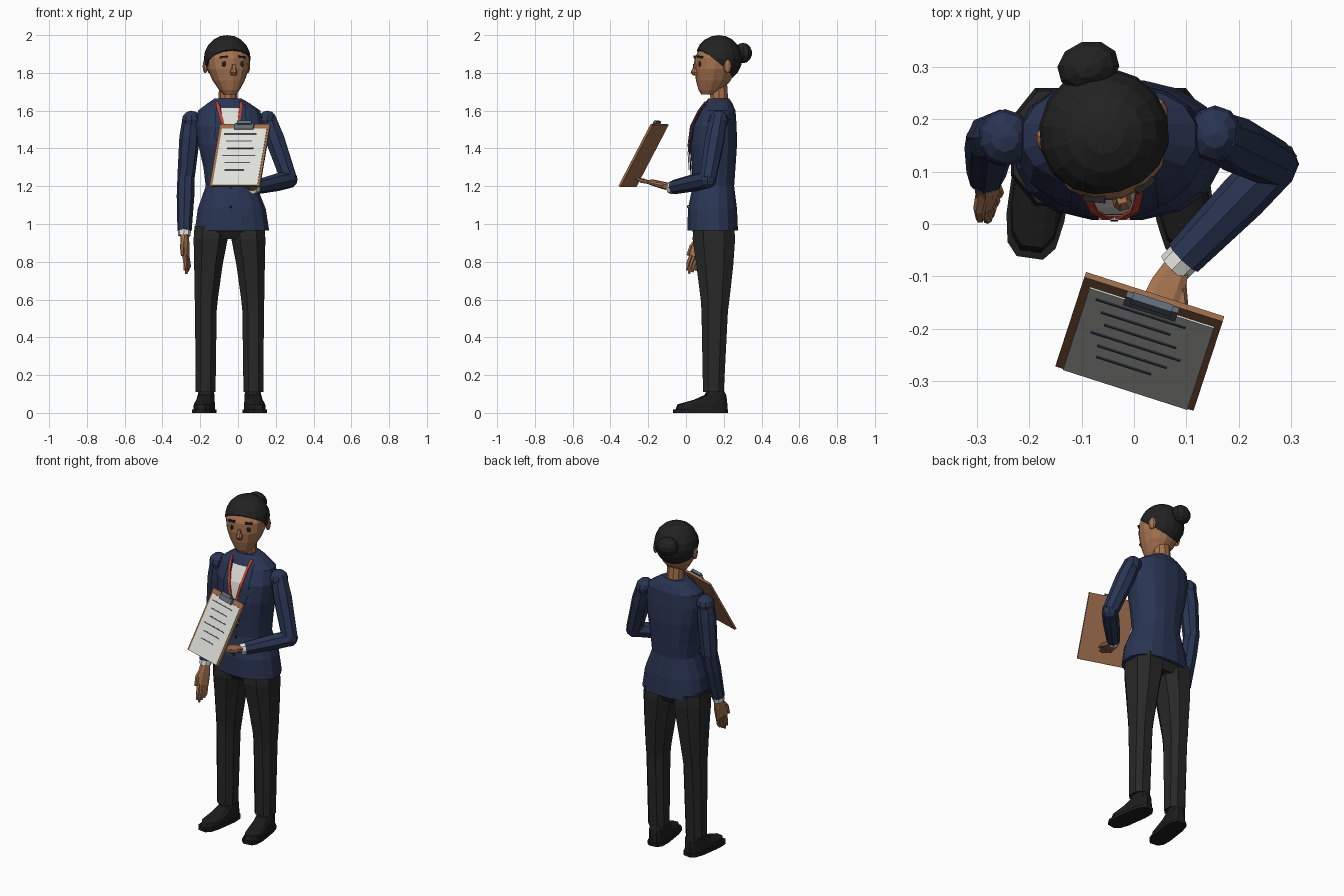
import bpy, bmesh
from math import sin, cos, pi, copysign, radians
from mathutils import Vector, Matrix
from mathutils.bvhtree import BVHTree

if "Cube" in bpy.data.objects:
    bpy.data.objects.remove(bpy.data.objects["Cube"])


def material(name, r, g, b):
    m = bpy.data.materials.new(name)
    m.use_nodes = True
    m.diffuse_color = (r, g, b, 1)
    m.node_tree.nodes["Principled BSDF"].inputs["Base Color"].default_value = (r, g, b, 1)
    return m


SKIN = material("skin brown", .38, .17, .08)
HAIR = material("hair black", .016, .016, .017)
NAVY = material("jacket navy", .023, .035, .085)
TROUSER = material("trouser charcoal", .021, .021, .021)
SHOE = material("shoe black", .012, .012, .012)
WHITE = material("shirt white", .74, .74, .70)
RED = material("lanyard red", .55, .05, .025)
METAL = material("clip steel", .12, .15, .19)
BOARD = material("board brown", .33, .15, .07)
INK = material("ink grey", .08, .085, .13)


def finish(bm, name, mat, matrix=None):
    if matrix:
        bm.transform(matrix)
    bmesh.ops.recalc_face_normals(bm, faces=bm.faces)
    me = bpy.data.meshes.new(name)
    bm.to_mesh(me)
    bm.free()
    me.materials.append(mat)
    ob = bpy.data.objects.new(name, me)
    bpy.context.collection.objects.link(ob)
    return ob


def skin(rings, name, mat, matrix=None):
    """Bridge point rings into a closed solid."""
    bm = bmesh.new()
    loops = [[bm.verts.new(p) for p in ring] for ring in rings]
    n = len(loops[0])
    for a, b in zip(loops, loops[1:]):
        for i in range(n):
            j = (i + 1) % n
            bm.faces.new((a[i], a[j], b[j], b[i]))
    bm.faces.new(loops[0])
    bm.faces.new(loops[-1])
    return finish(bm, name, mat, matrix)


def loft(name, mat, rows, sides=12, power=1.0, matrix=None):
    """Rows are (z, centre x, half width, front y, back y)."""
    def bend(v):
        return copysign(abs(v) ** power, v)
    rings = []
    for z, cx, rx, front, back in rows:
        angles = [2 * pi * (i + .5) / sides for i in range(sides)]
        k = 1 / cos(pi / sides) ** power
        rings.append([Vector((cx + k * rx * bend(cos(a)),
                              (front + back) / 2 + k * (back - front) / 2 * bend(sin(a)), z))
                      for a in angles])
    return skin(rings, name, mat, matrix)


def tube(name, mat, points, radii, sides=8):
    pts = [Vector(p) for p in points]
    rings = []
    for i, (p, r) in enumerate(zip(pts, radii)):
        t = pts[min(i + 1, len(pts) - 1)] - pts[max(i - 1, 0)]
        q = t.to_track_quat('Z', 'Y')
        rings.append([p + q @ Vector((r * cos(2 * pi * k / sides), r * sin(2 * pi * k / sides), 0))
                      for k in range(sides)])
    return skin(rings, name, mat)


def ball(name, mat, centre, size, matrix=None, seg=12, rows=8):
    bm = bmesh.new()
    bmesh.ops.create_uvsphere(bm, u_segments=seg, v_segments=rows, radius=1)
    bm.transform(Matrix.LocRotScale(Vector(centre), None, Vector(size)))
    return finish(bm, name, mat, matrix)


def box(name, mat, centre, size, matrix=None):
    bm = bmesh.new()
    bmesh.ops.create_cube(bm, size=1)
    bm.transform(Matrix.LocRotScale(Vector(centre), None, Vector(size)))
    return finish(bm, name, mat, matrix)


# Jacket body
jacket = loft("jacket_body", NAVY, [
    (.965, -.032, .197, .008, .275), (1.08, -.033, .18, .01, .27), (1.2, -.036, .135, .035, .255),
    (1.3, -.038, .145, .03, .262), (1.42, -.042, .168, .022, .27), (1.52, -.045, .178, .035, .268),
    (1.6, -.047, .165, .075, .262), (1.64, -.05, .11, .1, .245), (1.665, -.053, .07, .118, .228)],
    16, .85)
probe = bmesh.new()
probe.from_mesh(jacket.data)
surface = BVHTree.FromBMesh(probe)
probe.free()


def patch(name, mat, rows, lift, steps=8, cols=4):
    """Thin plate draped on the jacket front; rows are (z, left x, right x)."""
    bm = bmesh.new()
    grid = []
    for a, b in zip(rows, rows[1:]):
        for s in range(steps + (b is rows[-1])):
            z, x0, x1 = (Vector(a).lerp(Vector(b), s / steps))
            line = []
            for c in range(cols + 1):
                x = x0 + (x1 - x0) * c / cols
                hit = surface.ray_cast(Vector((x, -1, z)), Vector((0, 1, 0)))[0]
                line.append(bm.verts.new((x, (hit.y if hit else .12) - lift, z)))
            grid.append(line)
    for a, b in zip(grid, grid[1:]):
        for c in range(cols):
            bm.faces.new((a[c], a[c + 1], b[c + 1], b[c]))
    ob = finish(bm, name, mat)
    mod = ob.modifiers.new("thickness", 'SOLIDIFY')
    mod.thickness, mod.offset = .005, 0
    return ob


# Shirt, lapels, lanyard, badge and buttons on the jacket front
MID = -.038
patch("shirt_front", WHITE, [(1.612, MID - .052, MID + .052), (1.27, MID - .004, MID + .004)], .004)
for side, s in (("right", -1), ("left", 1)):
    patch(side + "_lapel", NAVY, [(1.63, MID + s * .056, MID + s * .078),
                                  (1.47, MID + s * .034, MID + s * .085),
                                  (1.26, MID + s * .002, MID + s * .012)], .006)
    patch(side + "_lanyard", RED, [(1.648, MID - .01 + s * .058, MID - .01 + s * .072),
                                   (1.54, MID + s * .036, MID + s * .05),
                                   (1.38, MID, MID + s * .014)], .011)
patch("badge", WHITE, [(1.385, MID - .03, MID + .03), (1.285, MID - .03, MID + .03)], .014)
for z in (1.2, 1.1):
    patch("jacket_button", SHOE, [(z, MID - .007, MID + .007), (z - .014, MID - .007, MID + .007)], .004, 2)

# Trousers and shoes, mirrored about the hip centre
HIP = -.045
loft("trouser_seat", TROUSER, [(.92, HIP, .13, .06, .235), (.96, HIP, .185, .035, .255),
                               (1.0, HIP, .18, .04, .255)], 12, .8)
for side, s in (("right", -1), ("left", 1)):
    loft(side + "_trouser_leg", TROUSER, [
        (.11, HIP + s * .127, .053, .09, .2), (.54, HIP + s * .125, .057, .082, .222),
        (.6, HIP + s * .123, .061, .078, .23), (.78, HIP + s * .112, .075, .055, .25),
        (.92, HIP + s * .1, .09, .035, .26), (.99, HIP + s * .095, .09, .04, .255)], 8, .8)
    turn = Matrix.Translation((HIP + s * .125, .145, 0)) @ Matrix.Rotation(s * radians(8), 4, 'Z')
    loft(side + "_shoe_sole", SHOE, [(0, 0, .056, -.212, .075), (.018, 0, .056, -.212, .075)],
         12, .6, turn)
    loft(side + "_shoe_upper", SHOE, [
        (.016, 0, .05, -.2, .072), (.045, 0, .049, -.19, .072), (.07, 0, .044, -.1, .07),
        (.095, 0, .042, -.045, .066), (.125, 0, .036, -.03, .05)], 12, .7, turn)


def hand(side, wrist, tip, across):
    """Palm, four fingers and a thumb; across points to the thumb side."""
    wrist, tip, across = Vector(wrist), Vector(tip), Vector(across)
    span = tip - wrist
    d = span.normalized()
    across = (across - d * across.dot(d)).normalized()
    frame = Matrix((across, d, across.cross(d))).transposed().to_4x4()
    frame.translation = wrist + span * .3
    palm = loft(side + "_palm", SKIN, [
        (-.5, 0, .024, -.018, .018), (-.1, 0, .034, -.018, .018), (.5, 0, .036, -.014, .014)], 8, .7,
        frame @ Matrix(((1, 0, 0, 0), (0, 0, span.length * .56, 0), (0, 1, 0, 0), (0, 0, 0, 1))))
    bend = across.cross(d) * .006
    for i in range(4):
        off = across * (.027 - .018 * i)
        reach = 1 - .06 * abs(i - 1)
        tube(side + "_finger", SKIN, [wrist + span * .52 + off, wrist + span * .78 + off + bend,
                                      wrist + span * reach + off * .8], [.0105, .01, .007], 6)
    tube(side + "_thumb", SKIN, [wrist + span * .15 + across * .015, wrist + span * .36 + across * .042,
                                 wrist + span * .6 + across * .046], [.014, .012, .008], 6)


# Arms
ARMS = {
    "right": dict(shoulder=(-.247, .165, 1.565), elbow=(-.275, .165, 1.25), wrist=(-.283, .095, .965),
                  tip=(-.272, .022, .735), across=(-.35, -.9, 0)),
    "left": dict(shoulder=(.155, .172, 1.565), elbow=(.27, .115, 1.235), wrist=(.095, -.065, 1.195),
                 tip=(.0, -.262, 1.243), across=(.9, -.4, 0))}
for side, a in ARMS.items():
    sh, el, wr = Vector(a["shoulder"]), Vector(a["elbow"]), Vector(a["wrist"])
    d = (wr - el).normalized()
    ball(side + "_shoulder", NAVY, sh - Vector((0, 0, .015)), (.052, .055, .05), None, 10, 6)
    tube(side + "_upper_sleeve", NAVY, [sh, sh.lerp(el, .35), el], [.046, .054, .046])
    ball(side + "_elbow", NAVY, el, (.046, .046, .046), None, 8, 6)
    tube(side + "_lower_sleeve", NAVY, [el, el.lerp(wr, .35), wr], [.046, .047, .038])
    tube(side + "_cuff", WHITE, [wr - d * .01, wr + d * .028], [.034, .033])
    hand(side, wr + d * .015, a["tip"], a["across"])

# Neck and head, turned slightly to the left
tube("neck", SKIN, [(-.053, .178, 1.62), (-.053, .17, 1.77)], [.05, .048], 10)
HEAD = Matrix.Translation((-.055, .165, 0)) @ Matrix.Rotation(radians(15), 4, 'Z')
loft("face", SKIN, [
    (1.685, 0, .032, -.085, -.02), (1.71, 0, .052, -.1, .03), (1.76, 0, .082, -.112, .07),
    (1.82, 0, .106, -.119, .095), (1.88, 0, .112, -.116, .105), (1.94, 0, .085, -.085, .09)],
    14, .9, HEAD)
box("nose_bridge", SKIN, (0, -.122, 1.825), (.018, .016, .045), HEAD)
loft("nose_tip", SKIN, [(1.785, 0, .012, -.13, -.1), (1.803, 0, .018, -.143, -.1),
                        (1.83, 0, .01, -.13, -.1)], 8, .8, HEAD)
for side, s in (("right", -1), ("left", 1)):
    ball(side + "_ear", SKIN, (s * .116, .025, 1.835), (.014, .023, .037), HEAD, 8, 6)
    ball(side + "_eye", HAIR, (s * .047, -.107, 1.846), (.013, .008, .02), HEAD, 10, 6)
    brow = HEAD @ Matrix.Translation((s * .05, -.107, 1.884)) @ Matrix.Rotation(s * radians(22), 4, 'Z') \
        @ Matrix.Rotation(s * radians(6), 4, 'Y')
    box(side + "_eyebrow", HAIR, (0, 0, 0), (.042, .014, .011), brow)

# Hair cap trimmed along a sloping hairline, and bun
bm = bmesh.new()
bmesh.ops.create_uvsphere(bm, u_segments=16, v_segments=10, radius=1)
bm.transform(Matrix.LocRotScale(Vector((0, .008, 1.875)), None, Vector((.125, .126, .125))))
cut = bmesh.ops.bisect_plane(bm, geom=bm.verts[:] + bm.edges[:] + bm.faces[:],
                             plane_co=(0, 0, 1.838), plane_no=(0, .63, .78), clear_inner=True)
bmesh.ops.contextual_create(bm, geom=[e for e in cut["geom_cut"] if isinstance(e, bmesh.types.BMEdge)])
finish(bm, "hair_cap", HAIR, HEAD)
ball("hair_bun", HAIR, (.004, .14, 1.905), (.062, .05, .054), HEAD, 10, 7)

# Clipboard in its own frame: x across, y up the page, z out of the page
u, v = Vector((.953, -.306, 0)).normalized(), Vector((.149, .457, .878)).normalized()
PAGE = Matrix((u, v, u.cross(v))).transposed().to_4x4()
PAGE.translation = (.01, -.228, 1.365)
box("clipboard", BOARD, (0, 0, -.004), (.278, .374, .012), PAGE)
box("paper", WHITE, (.002, -.014, .003), (.25, .342, .005), PAGE)
box("clip_plate", METAL, (0, .168, .008), (.105, .036, .012), PAGE)
box("clip_lever", METAL, (0, .188, .014), (.08, .02, .016), PAGE)
LINES = [(-.105, .075), (-.088, .052), (-.075, .07), (-.095, .085), (-.075, .065), (-.07, .04)]
for i, (x0, x1) in enumerate(LINES):
    box("text_rule", INK, ((x0 + x1) / 2, .125 - .0435 * i, .006), (x1 - x0, .006, .003), PAGE)
